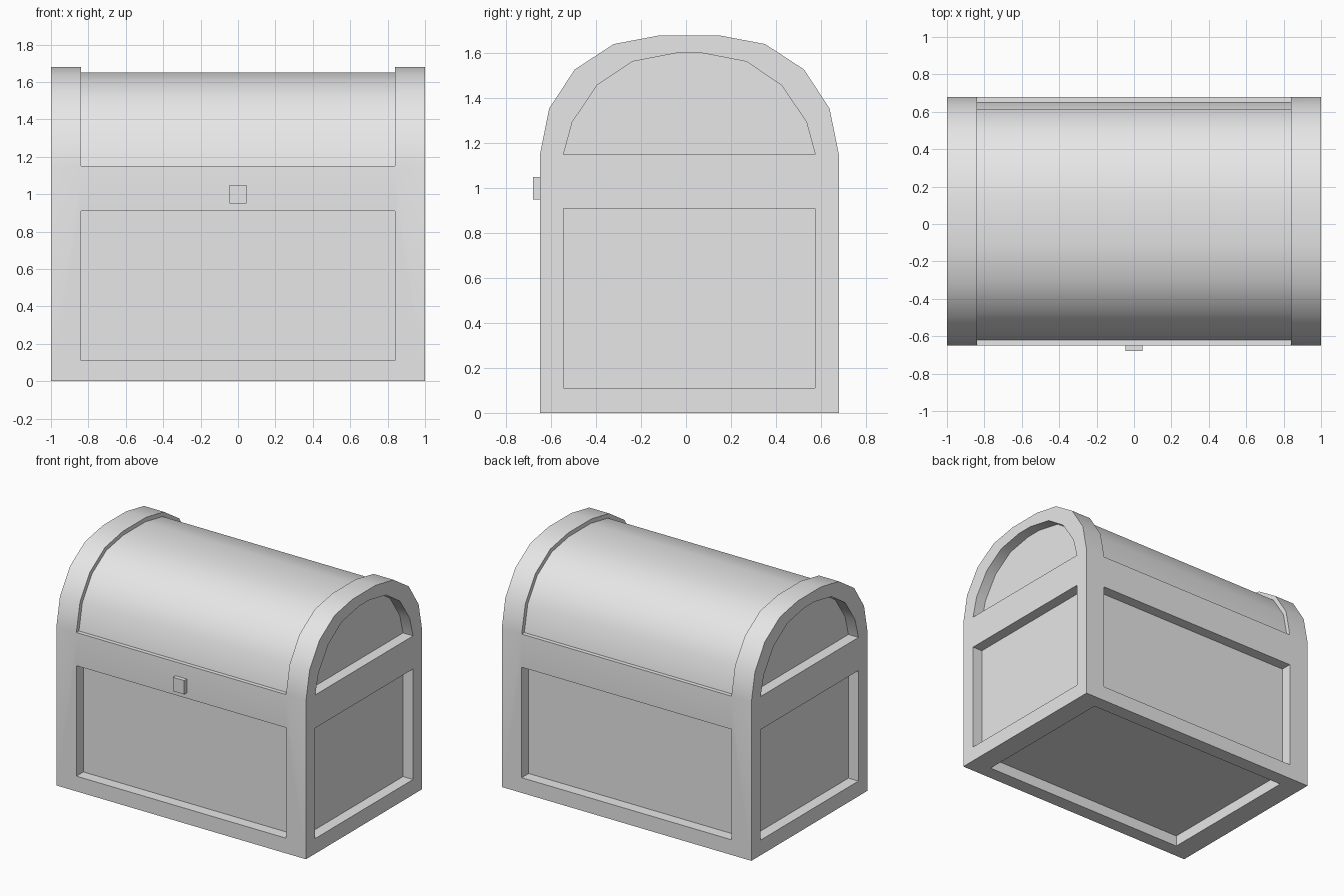
import bpy
import bmesh
import math
from mathutils import Matrix

cube = bpy.data.objects.get("Cube")
if cube:
    bpy.data.objects.remove(cube, do_unlink=True)

MID_Y = 0.015        # centre of the box from front to back
HALF_X, HALF_Y = 1.0, 0.665
SPRING = 1.15        # height where the arch starts
DEPTH = 0.08         # panel recess
LID_DEPTH = 0.03     # lid recess
PANEL_X, PANEL_Y = 0.84, 0.56
PANEL_LOW, PANEL_HIGH = 0.11, 0.91

grey = bpy.data.materials.new("light_grey")
grey.use_nodes = True
grey.diffuse_color = (0.8, 0.8, 0.8, 1)
grey.node_tree.nodes["Principled BSDF"].inputs["Base Color"].default_value = (0.8, 0.8, 0.8, 1)

# Half arches as (half width, height), from spring line to crown
OUTER = [(HALF_Y, SPRING), (0.624, 1.354), (0.51, 1.528), (0.337, 1.641), (0.132, 1.68)]
WINDOW = [(PANEL_Y, SPRING), (0.521, 1.294), (0.41, 1.458), (0.254, 1.563), (0.058, 1.601)]


def mirrored(half):
    """Full arch running from the back spring point to the front one."""
    return half + [(-y, z) for y, z in reversed(half)]


def scaled(half, ky, kz):
    return [(y * ky, SPRING + (z - SPRING) * kz) for y, z in half]


def add_prism(bm, profile, x0, x1):
    """Extrude a y-z outline along x."""
    face = bm.faces.new([bm.verts.new((x0, y + MID_Y, z)) for y, z in profile])
    out = bmesh.ops.extrude_face_region(bm, geom=[face])
    verts = [v for v in out["geom"] if isinstance(v, bmesh.types.BMVert)]
    bmesh.ops.translate(bm, verts=verts, vec=(x1 - x0, 0, 0))


def add_box(bm, low, high):
    size = [b - a for a, b in zip(low, high)]
    mid = [(a + b) / 2 for a, b in zip(low, high)]
    bmesh.ops.create_cube(bm, size=1, matrix=Matrix.Translation(mid) @ Matrix.Diagonal((*size, 1)))


def make_object(name, bm, material=None):
    bmesh.ops.recalc_face_normals(bm, faces=bm.faces[:])
    mesh = bpy.data.meshes.new(name)
    bm.to_mesh(mesh)
    bm.free()
    obj = bpy.data.objects.new(name, mesh)
    bpy.context.collection.objects.link(obj)
    if material:
        mesh.materials.append(material)
    return obj


# Solid chest with arched top
bm = bmesh.new()
add_prism(bm, mirrored(OUTER) + [(-HALF_Y, 0), (HALF_Y, 0)], -HALF_X, HALF_X)
chest = make_object("chest_body", bm, grey)

# Cutters for every recess
bm = bmesh.new()
for side in (-1, 1):
    # front and back panels
    ys = sorted((MID_Y + side * (HALF_Y - DEPTH), MID_Y + side * (HALF_Y + 0.1)))
    add_box(bm, (-PANEL_X, ys[0], PANEL_LOW), (PANEL_X, ys[1], PANEL_HIGH))
    # end panels and arched end windows
    xs = sorted((side * (HALF_X - DEPTH), side * (HALF_X + 0.1)))
    add_box(bm, (xs[0], MID_Y - PANEL_Y, PANEL_LOW), (xs[1], MID_Y + PANEL_Y, PANEL_HIGH))
    add_prism(bm, mirrored(WINDOW), *xs)
# underside panel
add_box(bm, (-PANEL_X, MID_Y - PANEL_Y, -0.1), (PANEL_X, MID_Y + PANEL_Y, DEPTH))
# shallow band over the lid between the end frames
rise = OUTER[-1][1] - SPRING
lid = mirrored(scaled(OUTER, 1 - LID_DEPTH / HALF_Y, 1 - LID_DEPTH / rise))
beyond = mirrored(scaled(OUTER, 1.2, 1.2))
add_prism(bm, lid + beyond[::-1], -PANEL_X, PANEL_X)
cutter = make_object("recess_cutter", bm)
cutter.hide_render = True

cut = chest.modifiers.new("recesses", "BOOLEAN")
cut.operation = "DIFFERENCE"
cut.solver = "EXACT"
cut.object = cutter
bpy.ops.object.select_all(action="DESELECT")
chest.select_set(True)
bpy.context.view_layer.objects.active = chest
bpy.ops.object.modifier_apply(modifier=cut.name)
bpy.data.objects.remove(cutter, do_unlink=True)
bpy.ops.object.shade_smooth_by_angle(angle=math.radians(30))

# Small lock block on the front rail
bm = bmesh.new()
front = MID_Y - HALF_Y
add_box(bm, (-0.045, front - 0.03, 0.95), (0.045, front + 0.01, 1.05))
make_object("lock", bm, grey)
